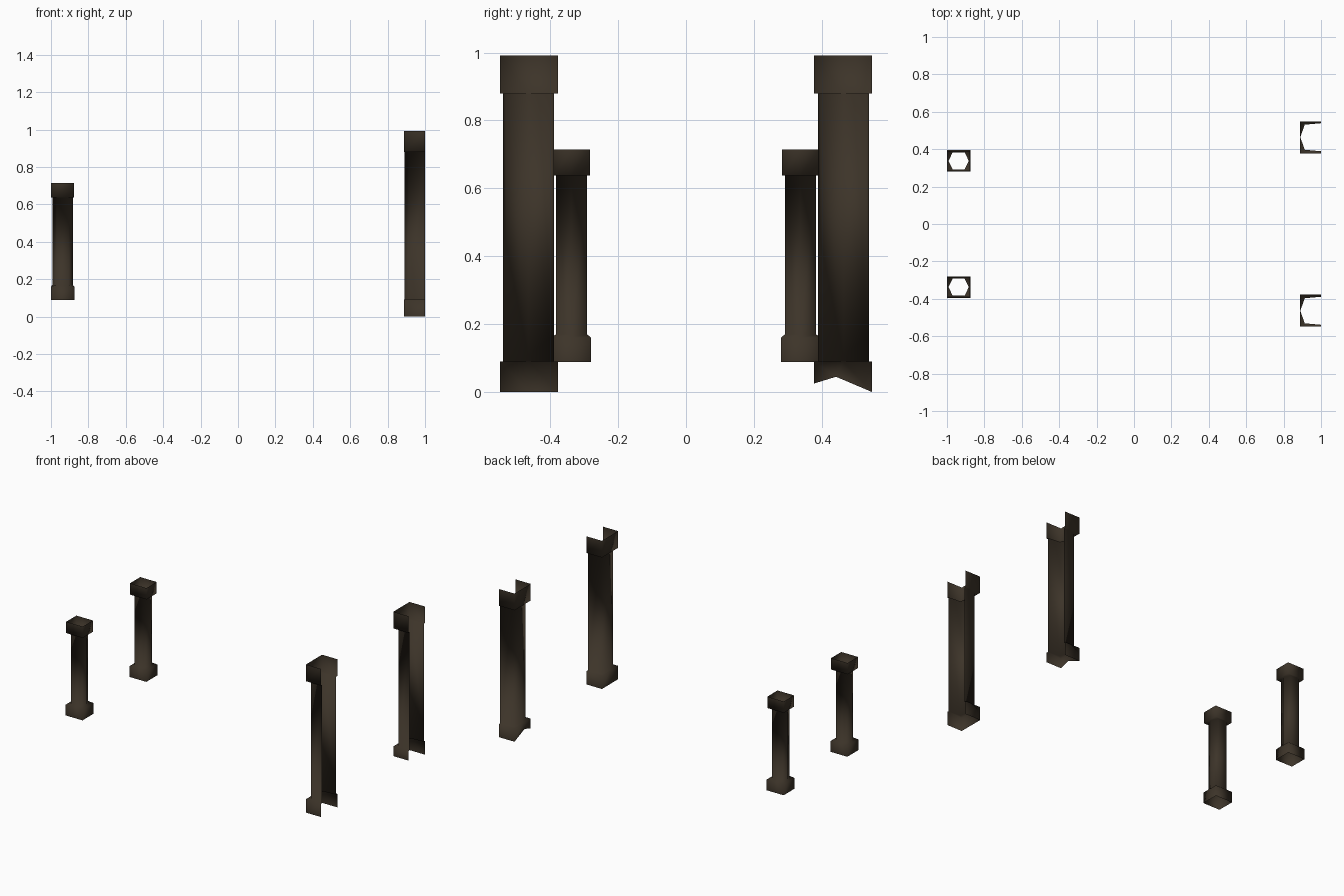
import bpy

if "Cube" in bpy.data.objects:
    bpy.data.objects.remove(bpy.data.objects["Cube"])

wood = bpy.data.materials.new("dark brown wood")
wood.diffuse_color = (0.046, 0.034, 0.022, 1)
wood.use_nodes = True
wood.node_tree.nodes["Principled BSDF"].inputs["Base Color"].default_value = wood.diffuse_color


def loft(name, sections, closed, flip):
    """Skin a stack of equal-length point loops, bottom to top, as an open shell."""
    n = len(sections[0])
    verts = [p for s in sections for p in s]
    faces = []
    for k in range(len(sections) - 1):
        for i in range(n if closed else n - 1):
            a, b = k * n + i, k * n + (i + 1) % n
            f = (a, b, b + n, a + n)
            faces.append(f[::-1] if flip else f)
    mesh = bpy.data.meshes.new(name)
    mesh.from_pydata(verts, [], faces)
    mesh.materials.append(wood)
    for p in mesh.polygons:
        p.use_smooth = True
    obj = bpy.data.objects.new(name, mesh)
    bpy.context.collection.objects.link(obj)


def hexagon(cx, cy, point, shoulder, half_y, z):
    """Six points; shoulder == point gives a rectangle with two edge midpoints."""
    pts = [(point, 0), (shoulder, half_y), (-shoulder, half_y),
           (-point, 0), (-shoulder, -half_y), (shoulder, -half_y)]
    return [(cx + x, cy + y, z) for x, y in pts]


def channel(s, back, shoulder, mid, y_in, y_out, zs):
    """Half section, open towards +x at the x = 1 cut."""
    pts = [(1, y_out), (shoulder, y_out), (back, mid), (shoulder, y_in), (1, y_in)]
    return [(x, s * y, z) for (x, y), z in zip(pts, zs)]


for s, side in ((-1, "front"), (1, "back")):
    # short hexagonal post with open square base and cap
    cx, cy = -0.9375, s * 0.3375
    loft(side + "_short_post", [
        hexagon(cx, cy, 0.0625, 0.0625, 0.058, 0.088),
        hexagon(cx, cy, 0.0625, 0.0625, 0.058, 0.16),
        hexagon(cx, cy, 0.054, 0.032, 0.046, 0.17),
        hexagon(cx, cy, 0.054, 0.032, 0.046, 0.638),
        hexagon(cx, cy, 0.061, 0.061, 0.054, 0.638),
        hexagon(cx, cy, 0.061, 0.061, 0.054, 0.714),
    ], True, False)

    # tall half post; the back one has a chipped foot
    foot = (0, 0, 0.045, 0.025, 0.025) if s > 0 else (0,) * 5
    foot_mid = 0.442 if s > 0 else 0.463
    box = (0.887, 0.887, 0.463, 0.377, 0.548)
    shaft = (0.889, 0.913, 0.464, 0.397, 0.531)

    def shaft_section(z):
        # sides flare slightly towards the cut
        pts = channel(s, *shaft, (z,) * 5)
        pts[0] = (1, s * 0.539, z)
        pts[4] = (1, s * 0.389, z)
        return pts

    loft(side + "_tall_post", [
        channel(s, 0.887, 0.887, foot_mid, 0.377, 0.548, foot),
        channel(s, *box, (0.09,) * 5),
        shaft_section(0.09),
        shaft_section(0.88),
        channel(s, *box, (0.88,) * 5),
        channel(s, *box, (0.992,) * 5),
    ], False, s < 0)
